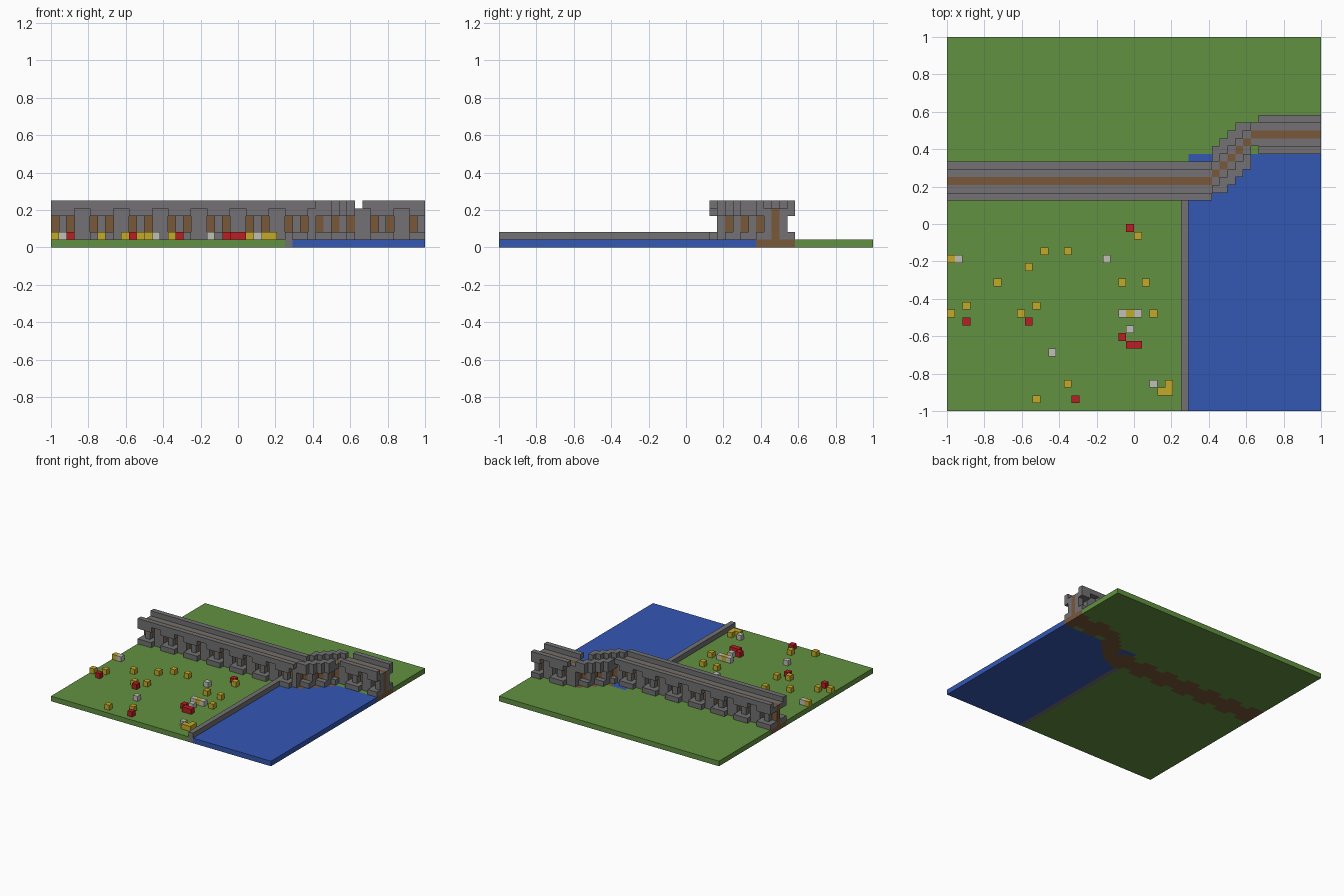
import bpy
import bmesh
from mathutils import Vector

cube = bpy.data.objects.get("Cube")
if cube:
    bpy.data.objects.remove(cube, do_unlink=True)

N = 48
S = 2 / N


def material(name, rgb):
    linear = [((c / 255 + 0.055) / 1.055) ** 2.4 for c in rgb] + [1]
    m = bpy.data.materials.new(name)
    m.use_nodes = True
    m.diffuse_color = linear
    m.node_tree.nodes["Principled BSDF"].inputs["Base Color"].default_value = linear
    return m


grass = material("grass green", (98, 145, 65))
blue = material("water blue", (52, 87, 180))
stone = material("stone grey", (115, 113, 115))
earth = material("earth brown", (120, 88, 58))
yellow = material("petal yellow", (196, 170, 42))
red = material("petal red", (186, 30, 36))
white = material("petal white", (192, 192, 182))

cells = {}  # block position -> (part, material)


def put(part, mat, x, y, z):
    if 0 <= x < N and 0 <= y < N:
        cells[x, y, z] = (part, mat)


def both(part, mat, x, centre, offset, z):
    """Matching blocks on the two sides of the wall's centre line."""
    for side in (-offset, offset):
        put(part, mat, x, centre + side, z)


# Ground, water and the low kerb between them
for x in range(N):
    for y in range(N):
        if x > 30 and y < 33:
            put("water", blue, x, y, 0)
        else:
            put("lawn", grass, x, y, 0)
for y in range(27):
    for z in (0, 1):
        put("kerb", stone, 30, y, z)

# Wall: one cross-section for each step along x
for x in range(N):
    c = 29 + min(max(x - 33, 0), 6)
    jog = 34 <= x <= 38
    if jog:
        buttress, window = x % 2 == 1, x % 2 == 0
    else:
        phase = x % 5 if x < 34 else (x - 41) % 5
        buttress = phase < 3 and x not in (39, 40)
        window = phase in (0, 2) and buttress

    # Earth core and footing
    for z in range(5):
        put("wall_core", earth, x, c, z)
    for off in (1, 2):
        if off == 1 or buttress or jog:
            both("wall_footing", earth, x, c, off, 0)

    # Stone plinth, faces and walkway
    both("wall_plinth", stone, x, c, 1, 1)
    if buttress:
        both("wall_plinth", stone, x, c, 2, 1)
    if not window:
        for z in (2, 3):
            both("wall_face", stone, x, c, 1, z)
    both("wall_walkway", stone, x, c, 1, 4)
    if buttress or jog:
        both("wall_corbels", stone, x, c, 2, 4)

    # Parapets, stepping outwards along the diagonal stretch
    if x != 39:
        both("wall_parapets", stone, x, c, 2, 5)
    if jog:
        for z in (4, 5):
            if x < 38:
                put("wall_parapets", stone, x, c + 3, z)
            if x > 34:
                put("wall_parapets", stone, x, c - 3, z)

# Flowers scattered on the lawn
beds = {
    ("yellow_flowers", yellow): [
        (24, 22), (12, 20), (15, 20), (0, 19), (10, 18), (6, 16), (22, 16),
        (25, 16), (2, 13), (11, 13), (0, 12), (9, 12), (23, 12), (26, 12),
        (15, 3), (11, 1), (28, 3), (27, 2), (28, 2)],
    ("white_flowers", white): [
        (1, 19), (20, 19), (22, 12), (24, 12), (23, 10), (13, 7), (26, 3)],
    ("red_flowers", red): [
        (23, 23), (2, 11), (10, 11), (22, 9), (23, 8), (24, 8), (16, 1)],
}
for (part, mat), spots in beds.items():
    for x, y in spots:
        put(part, mat, x, y, 1)


def build(part):
    """Make one object from the exposed faces of a part's blocks."""
    bm = bmesh.new()
    mat = None
    for pos, (name, m) in cells.items():
        if name != part:
            continue
        mat = m
        middle = Vector(pos) + Vector((0.5, 0.5, 0.5))
        for axis in range(3):
            for sign in (-1, 1):
                n = Vector((0, 0, 0))
                n[axis] = sign
                if tuple(int(a + b) for a, b in zip(pos, n)) in cells:
                    continue
                u = Vector((0, 0, 0))
                u[(axis + 1) % 3] = 0.5
                v = n.cross(u)
                f = middle + n / 2
                corners = [f - u - v, f + u - v, f + u + v, f - u + v]
                bm.faces.new([bm.verts.new((p.x * S - 1, p.y * S - 1, p.z * S))
                              for p in corners])
    bmesh.ops.remove_doubles(bm, verts=bm.verts, dist=S / 100)
    bmesh.ops.dissolve_limit(bm, angle_limit=0.01, verts=bm.verts, edges=bm.edges)
    mesh = bpy.data.meshes.new(part)
    bm.to_mesh(mesh)
    bm.free()
    mesh.materials.append(mat)
    bpy.context.collection.objects.link(bpy.data.objects.new(part, mesh))


for part in sorted({name for name, _ in cells.values()}):
    build(part)
